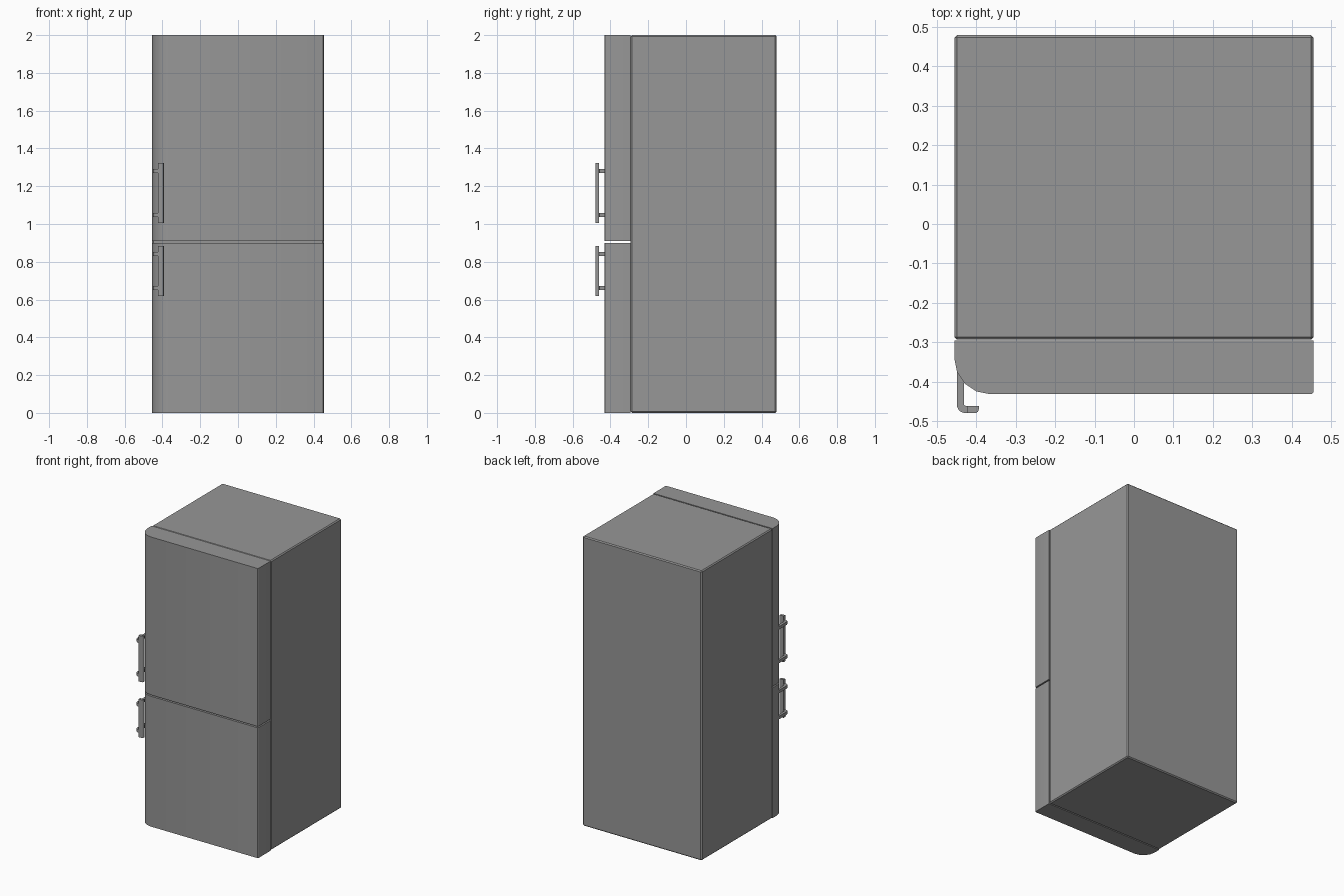
import bpy, bmesh
from math import sin, cos, radians

if "Cube" in bpy.data.objects:
    bpy.data.objects.remove(bpy.data.objects["Cube"])

grey = bpy.data.materials.new("dark_grey")
grey.diffuse_color = (0.31, 0.31, 0.31, 1)
grey.use_nodes = True
grey.node_tree.nodes["Principled BSDF"].inputs["Base Color"].default_value = grey.diffuse_color


def arc(cx, cy, r, a0, a1, n):
    return [(cx + r * cos(radians(a0 + (a1 - a0) * i / n)),
             cy + r * sin(radians(a0 + (a1 - a0) * i / n))) for i in range(n + 1)]


def finish(name, bm):
    bmesh.ops.recalc_face_normals(bm, faces=bm.faces)
    mesh = bpy.data.meshes.new(name)
    bm.to_mesh(mesh)
    bm.free()
    mesh.materials.append(grey)
    obj = bpy.data.objects.new(name, mesh)
    bpy.context.collection.objects.link(obj)
    bpy.ops.object.select_all(action='DESELECT')
    bpy.context.view_layer.objects.active = obj
    obj.select_set(True)
    bpy.ops.object.shade_smooth_by_angle(angle=radians(30))
    return obj


def prism(name, outline, z0, z1):
    """Extrude an xy outline upwards from z0 to z1."""
    bm = bmesh.new()
    face = bm.faces.new([bm.verts.new((x, y, z0)) for x, y in outline])
    ext = bmesh.ops.extrude_face_region(bm, geom=[face])
    for v in ext['geom']:
        if isinstance(v, bmesh.types.BMVert):
            v.co.z = z1
    return finish(name, bm)


# Cabinet: box with narrow chamfered edges
bm = bmesh.new()
bmesh.ops.create_cube(bm, size=1)
for v in bm.verts:
    v.co = (v.co.x * 0.91, v.co.y * 0.772 + 0.093, v.co.z * 2 + 1)
bmesh.ops.bevel(bm, geom=bm.edges[:], offset=0.007, segments=1,
                affect='EDGES', profile=0.5)
finish("cabinet", bm)

# Doors: large faceted round on the handle side, small round on the hinge side
door = ([(0.455, -0.2945), (-0.455, -0.2945)]
        + arc(-0.365, -0.341, 0.09, 180, 270, 4)
        + arc(0.447, -0.423, 0.008, 270, 360, 3))
prism("lower_door", door, 0.0, 0.900)
prism("upper_door", door, 0.909, 2.0)

# Handles: a vertical grip held by two curved brackets
bracket = ([(-0.431, -0.36), (-0.449, -0.36)]
           + arc(-0.427, -0.457, 0.022, 180, 270, 5)
           + [(-0.420, -0.479), (-0.420, -0.461)]
           + arc(-0.425, -0.455, 0.006, 270, 180, 3))
grip = ([(-0.393, -0.461), (-0.423, -0.461), (-0.423, -0.479)]
        + arc(-0.403, -0.469, 0.010, 270, 360, 4))
for name, z0, z1, posts in (("upper", 1.005, 1.323, (1.048, 1.281)),
                            ("lower", 0.620, 0.883, (0.661, 0.841))):
    prism(name + "_handle_grip", grip, z0, z1)
    for side, z in zip(("bottom", "top"), posts):
        prism(f"{name}_handle_{side}_bracket", bracket, z - 0.0105, z + 0.0105)
